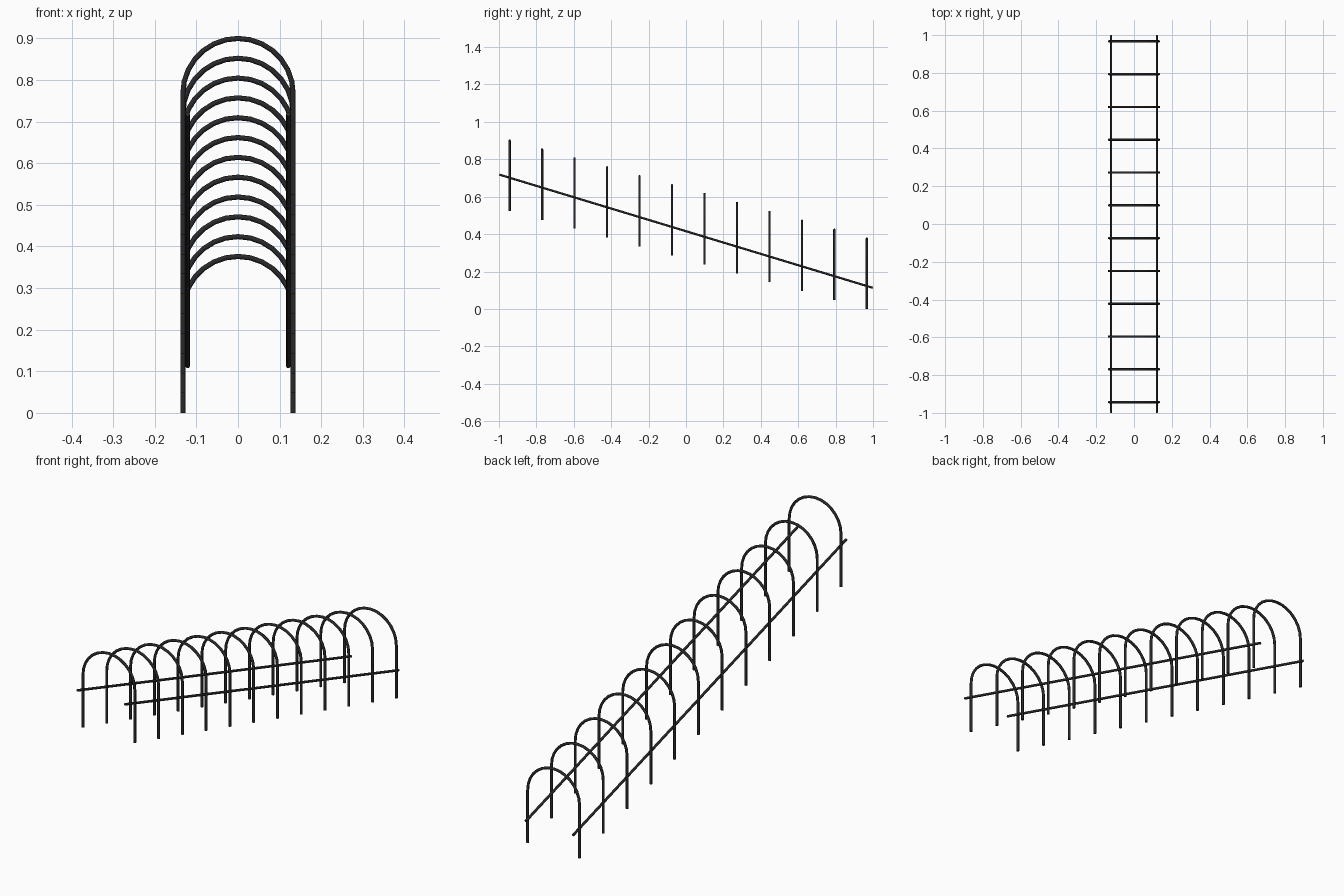
import bpy, math

if "Cube" in bpy.data.objects:
    bpy.data.objects.remove(bpy.data.objects["Cube"])

steel = bpy.data.materials.new("dark steel")
steel.diffuse_color = (0.022, 0.022, 0.025, 1)
steel.use_nodes = True
steel.node_tree.nodes["Principled BSDF"].inputs["Base Color"].default_value = steel.diffuse_color

R_ARCH, R_TUBE, R_RAIL = 0.1325, 0.0062, 0.0058
COUNT, Y0, Y1 = 12, -0.943, 0.967
RISE = 0.524          # height gained from the back hoop to the front hoop
SPRING = 0.2435       # leg height where the arch begins


def tube(name, points, radius):
    """Round tube swept along a polyline, with closed ends."""
    curve = bpy.data.curves.new(name, 'CURVE')
    curve.dimensions = '3D'
    curve.bevel_depth = radius
    curve.bevel_resolution = 2
    curve.use_fill_caps = True
    spline = curve.splines.new('POLY')
    spline.points.add(len(points) - 1)
    for p, co in zip(spline.points, points):
        p.co = (*co, 1)
    obj = bpy.data.objects.new(name, curve)
    bpy.context.collection.objects.link(obj)
    bpy.ops.object.select_all(action='DESELECT')
    obj.select_set(True)
    bpy.context.view_layer.objects.active = obj
    bpy.ops.object.convert(target='MESH')
    obj = bpy.context.view_layer.objects.active
    obj.data.materials.clear()
    obj.data.materials.append(steel)
    bpy.ops.object.shade_smooth_by_angle(angle=math.radians(50))
    return obj


# Hoop profile: two legs joined by a half-circle arch
SEG = 14
arch = [(-R_ARCH * math.cos(math.pi * i / SEG), 0,
         SPRING + R_ARCH * math.sin(math.pi * i / SEG)) for i in range(SEG + 1)]
profile = [(-R_ARCH, 0, 0)] + arch + [(R_ARCH, 0, 0)]

# Row of hoops stepping down towards the back
first = tube("hoop_1", profile, R_TUBE)
for i in range(COUNT):
    t = i / (COUNT - 1)
    hoop = first
    if i:
        hoop = bpy.data.objects.new(f"hoop_{i + 1}", first.data)
        bpy.context.collection.objects.link(hoop)
    hoop.location = (0, Y0 + (Y1 - Y0) * t, RISE * (1 - t))

# Sloping rails just inside the legs
for side, name in ((-1, "left_rail"), (1, "right_rail")):
    x = side * 0.121
    tube(name, [(x, -0.998, 0.718), (x, 0.998, 0.113)], R_RAIL)
